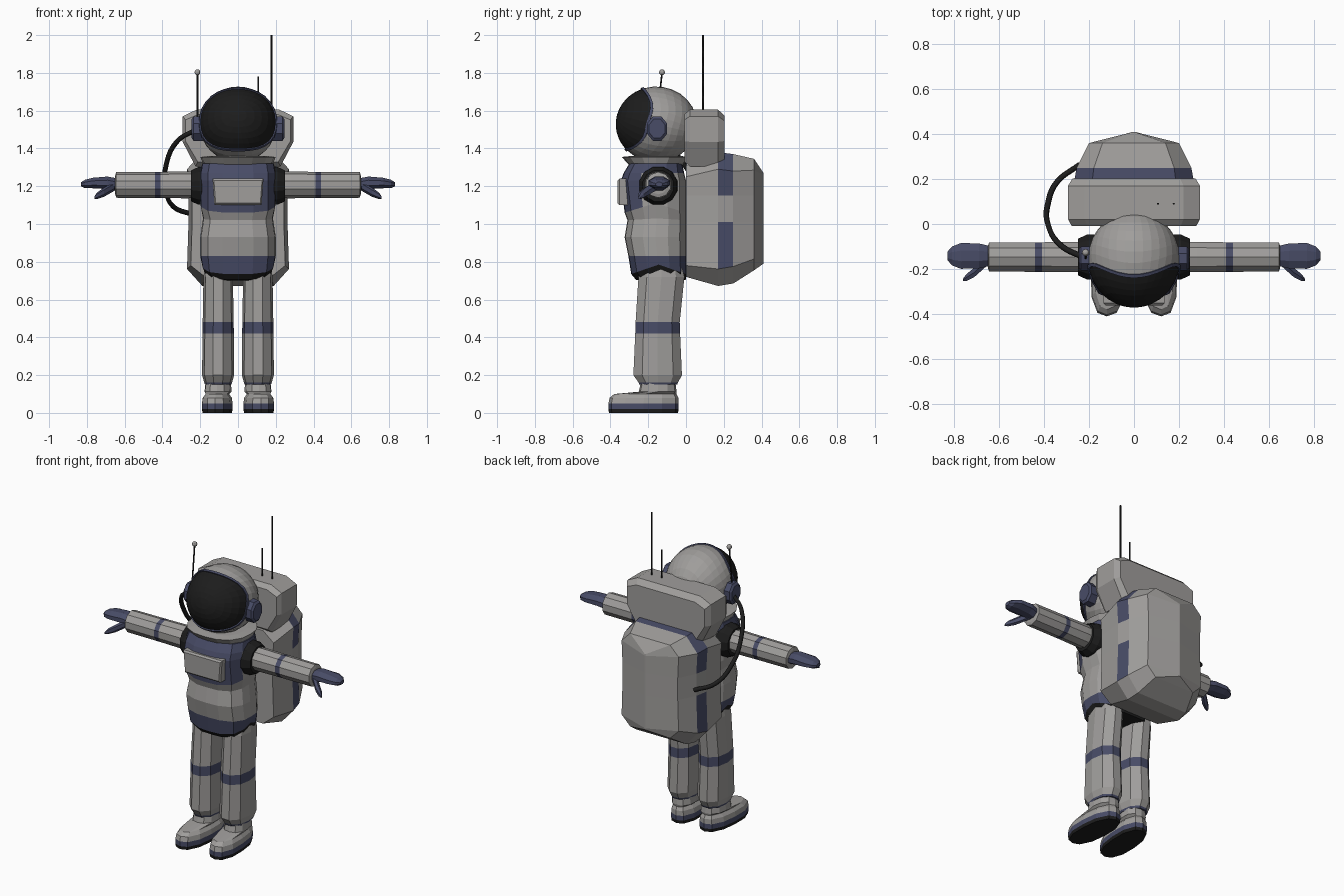
import bpy, bmesh
from math import sin, cos, pi, radians
from mathutils import Vector, Matrix

if "Cube" in bpy.data.objects:
    bpy.data.objects.remove(bpy.data.objects["Cube"])


def material(name, rgb):
    m = bpy.data.materials.new(name)
    m.use_nodes = True
    m.diffuse_color = (*rgb, 1)
    m.node_tree.nodes["Principled BSDF"].inputs["Base Color"].default_value = (*rgb, 1)
    return m


MATS = [material("suit_grey", (.35, .34, .33)),
        material("navy_blue", (.065, .072, .135)),
        material("black", (.012, .012, .012))]
GREY, BLUE, BLACK = range(3)


def loft(name, rings, rule=GREY, mirror=False):
    """Skin a list of equal rings; rule is a colour or a function (ring, segment, centre)."""
    bm = bmesh.new()
    rows = [[bm.verts.new(p) for p in r] for r in rings]
    n = len(rows[0])
    for i in range(len(rows) - 1):
        for j in range(n):
            k = (j + 1) % n
            f = bm.faces.new((rows[i][j], rows[i][k], rows[i + 1][k], rows[i + 1][j]))
            f.material_index = rule(i, j, f.calc_center_median()) if callable(rule) else rule
    for i, row in ((0, rows[0]), (len(rows) - 2, rows[-1])):
        f = bm.faces.new(row)
        f.material_index = rule(i, 0, f.calc_center_median()) if callable(rule) else rule
    bmesh.ops.remove_doubles(bm, verts=bm.verts, dist=.0005)
    bmesh.ops.recalc_face_normals(bm, faces=bm.faces)
    me = bpy.data.meshes.new(name)
    bm.to_mesh(me)
    bm.free()
    for m in MATS:
        me.materials.append(m)
    ob = bpy.data.objects.new(name, me)
    bpy.context.collection.objects.link(ob)
    if mirror:
        ob.modifiers.new("Mirror", "MIRROR")
    return ob


def oval(n, p=2, phase=0):
    """Unit superellipse points."""
    for j in range(n):
        a = 2 * pi * (j + phase) / n
        c, s = cos(a), sin(a)
        k = (abs(c) ** p + abs(s) ** p) ** (-1 / p)
        yield c * k, s * k


def ring_z(z, cx, cy, rx, ry, n=10, p=2, sag=0):
    return [Vector((cx + rx * c, cy + ry * s, z - sag * abs(s))) for c, s in oval(n, p)]


def ring_x(x, cy, cz, ry, rz, n=8):
    return [Vector((x, cy + ry * c, cz + rz * s)) for c, s in oval(n, 2, .5)]


def rod(name, points, radius, color):
    cu = bpy.data.curves.new(name, "CURVE")
    cu.dimensions = "3D"
    cu.bevel_depth = radius
    cu.bevel_resolution = 1
    cu.resolution_u = 5
    cu.use_fill_caps = True
    sp = cu.splines.new("BEZIER")
    sp.bezier_points.add(len(points) - 1)
    for bp, p in zip(sp.bezier_points, points):
        bp.co = p
        bp.handle_left_type = bp.handle_right_type = "AUTO"
    cu.materials.append(MATS[color])
    ob = bpy.data.objects.new(name, cu)
    bpy.context.collection.objects.link(ob)


# Torso with belt, hip trim and blue chest
def torso_colour(i, j, c):
    if i < 2:
        return BLACK
    if i == 2 or i >= 8 or (i >= 6 and c.y < -.25):
        return BLUE
    return GREY


levels = [(.70, .12, -.22, -.05, 0), (.755, .175, -.265, 0, .05), (.785, .19, -.29, 0, .05),
          (.83, .20, -.305, 0, 0), (.93, .20, -.325, 0, 0), (1.03, .185, -.31, 0, .01),
          (1.11, .20, -.325, 0, .05), (1.23, .20, -.345, 0, 0), (1.27, .20, -.33, -.01, 0),
          (1.32, .19, -.30, -.02, 0)]
loft("torso", [ring_z(z, 0, (f + b) / 2, rx, (b - f) / 2, 16, 3, sag)
               for z, rx, f, b, sag in levels], torso_colour)
loft("collar", [ring_z(1.31, 0, -.16, .18, .14, 16, 2.5), ring_z(1.355, 0, -.16, .20, .18, 16, 2.5),
                ring_z(1.36, 0, -.16, .15, .13, 16, 2.5)])

# Chest control box
loft("chest_box", [[Vector((sx * w, y, z)) for sx, z in ((-1, lo), (1, lo), (1.08, hi), (-1.08, hi))]
                   for y, w, lo, hi in ((-.30, .125, 1.10, 1.24), (-.352, .125, 1.10, 1.24),
                                        (-.362, .118, 1.11, 1.23))])

# Helmet: rings spread from the visor centre to the back of the head
axis = Matrix.Rotation(radians(-14), 3, "X")


def helmet_point(t, a, size):
    d = axis @ Vector((sin(t) * cos(a), -cos(t), sin(t) * sin(a)))
    return Vector((d.x * .205 * size, -.157 + d.y * .215 * size, 1.528 + d.z * .2 * size))


def helmet_ring(step):
    ring = []
    for j in range(32):
        a = 2 * pi * j / 32
        edge = ((abs(cos(a)) / 76) ** 2.7 + (abs(sin(a)) / 54) ** 2.7) ** (-1 / 2.7)
        edge = radians(edge)
        size = 1
        if step <= 6:
            t = edge * max(step, .02) / 6
        elif step <= 8:
            t, size = edge + radians(4 * (step - 7)), 1.035
        else:
            start = edge + radians(4)
            t = start + (pi - .01 - start) * (step - 9) / 9
        ring.append(helmet_point(t, a, size))
    return ring


loft("helmet", [helmet_ring(s) for s in range(19)],
     lambda i, j, c: BLACK if i < 6 else BLUE if i < 9 else GREY)
loft("ear_pads", [ring_x(.18, -.153, 1.505, .058, .07), ring_x(.235, -.153, 1.505, .058, .07),
                  ring_x(.245, -.153, 1.505, .045, .055)], BLUE, True)
rod("helmet_antenna", [(-.215, -.155, 1.54), (-.215, -.127, 1.80)], .005, BLACK)
bpy.ops.mesh.primitive_uv_sphere_add(segments=10, ring_count=6, radius=.016,
                                     location=(-.215, -.127, 1.803))
ball = bpy.context.object
ball.name = "antenna_ball"
ball.data.materials.append(MATS[GREY])

# Arms, shoulders and gloves
AY, AZ = -.147, 1.207
loft("shoulders", [ring_x(x, AY, AZ - .005, r, r, 12) for x, r in ((.16, .105), (.21, .103), (.248, .085))],
     BLACK, True)
loft("arms", [ring_x(x, AY, AZ, r, r, 10) for x, r in
              ((.22, .07), (.28, .071), (.41, .069), (.44, .069), (.645, .068), (.65, .05))],
     lambda i, j, c: BLUE if i == 2 else GREY, True)
loft("gloves", [ring_x(x, -.142, z, ry, rz) for x, z, ry, rz in
                ((.63, AZ, .045, .035), (.69, 1.218, .06, .036), (.77, 1.217, .062, .03),
                 (.81, 1.212, .045, .024), (.83, 1.21, .02, .012))], BLUE, True)
loft("thumbs", [ring_x(x, y, z, r, r, 6) for x, y, z, r in
                ((.655, -.165, 1.20, .025), (.71, -.215, 1.168, .024),
                 (.745, -.238, 1.15, .018), (.76, -.248, 1.14, .007))], BLUE, True)

# Legs with knee band and ankle trim
loft("legs", [ring_z(z, .105, y, rx, ry, 10, 2.4) for z, y, rx, ry in
              ((.15, -.147, .07, .103), (.162, -.147, .074, .108), (.20, -.15, .085, .132),
               (.42, -.15, .083, .122), (.48, -.15, .082, .12), (.72, -.13, .078, .125),
               (.78, -.13, .07, .11))],
     lambda i, j, c: BLUE if i in (0, 3) else GREY, True)

# Boots, turned slightly outward
boot = [ring_z(z, .105, y, rx, ry, 12, 2.5) for z, y, rx, ry in
        ((0, -.225, .078, .183), (.02, -.225, .081, .186), (.05, -.225, .081, .186),
         (.08, -.222, .077, .182), (.10, -.215, .062, .165), (.112, -.15, .072, .10),
         (.17, -.147, .066, .09))]
for ring in boot:
    for p in ring:
        p.x -= (p.y + .145) * .06
loft("boots", boot, lambda i, j, c: (BLACK, BLUE, GREY)[min(i, 2)], True)


# Backpack lofted from front to back, ending in a vertical ridge
def pack_ring(y, w, lo, hi, cut):
    half = [(w * .7, hi), (w, hi - cut), (w * .97, 1.15), (w * .97, 1.01), (w, lo + cut), (w * .7, lo)]
    return [Vector((x, y, z)) for x, z in half] + [Vector((-x, y, z)) for x, z in reversed(half)]


loft("backpack", [pack_ring(*r) for r in
                  ((0, .25, .72, 1.31, .06), (.17, .27, .672, 1.38, .09), (.25, .255, .685, 1.37, .09),
                   (.36, .20, .755, 1.345, .06), (.41, .003, .79, 1.27, .01))],
     lambda i, j, c: BLUE if i == 1 and c.z > .8 and not 1.01 < c.z < 1.15
     or i == 1 and j in (3, 7) else GREY)


# Upper equipment box
def box_ring(y, s):
    half = [(.22, .15), (.293, .115), (.293, -.02), (.225, -.15)]
    pts = half + [(-x, z) for x, z in reversed(half)]
    return [Vector((x * (1 - s / 3), y, 1.455 + z * (1 - s))) for x, z in pts]


loft("equipment_box", [box_ring(-.008, .16), box_ring(.02, 0), box_ring(.17, 0), box_ring(.203, .2)])
rod("tall_antenna", [(.177, .09, 1.58), (.177, .09, 2.0)], .005, BLACK)
rod("short_antenna", [(.107, .09, 1.58), (.107, .09, 1.78)], .005, BLACK)

# Air hose from helmet to backpack
rod("air_hose", [(-.22, -.15, 1.50), (-.32, -.10, 1.44), (-.383, 0, 1.30),
                 (-.383, .09, 1.18), (-.34, .19, 1.09), (-.24, .265, 1.05)], .013, BLACK)
